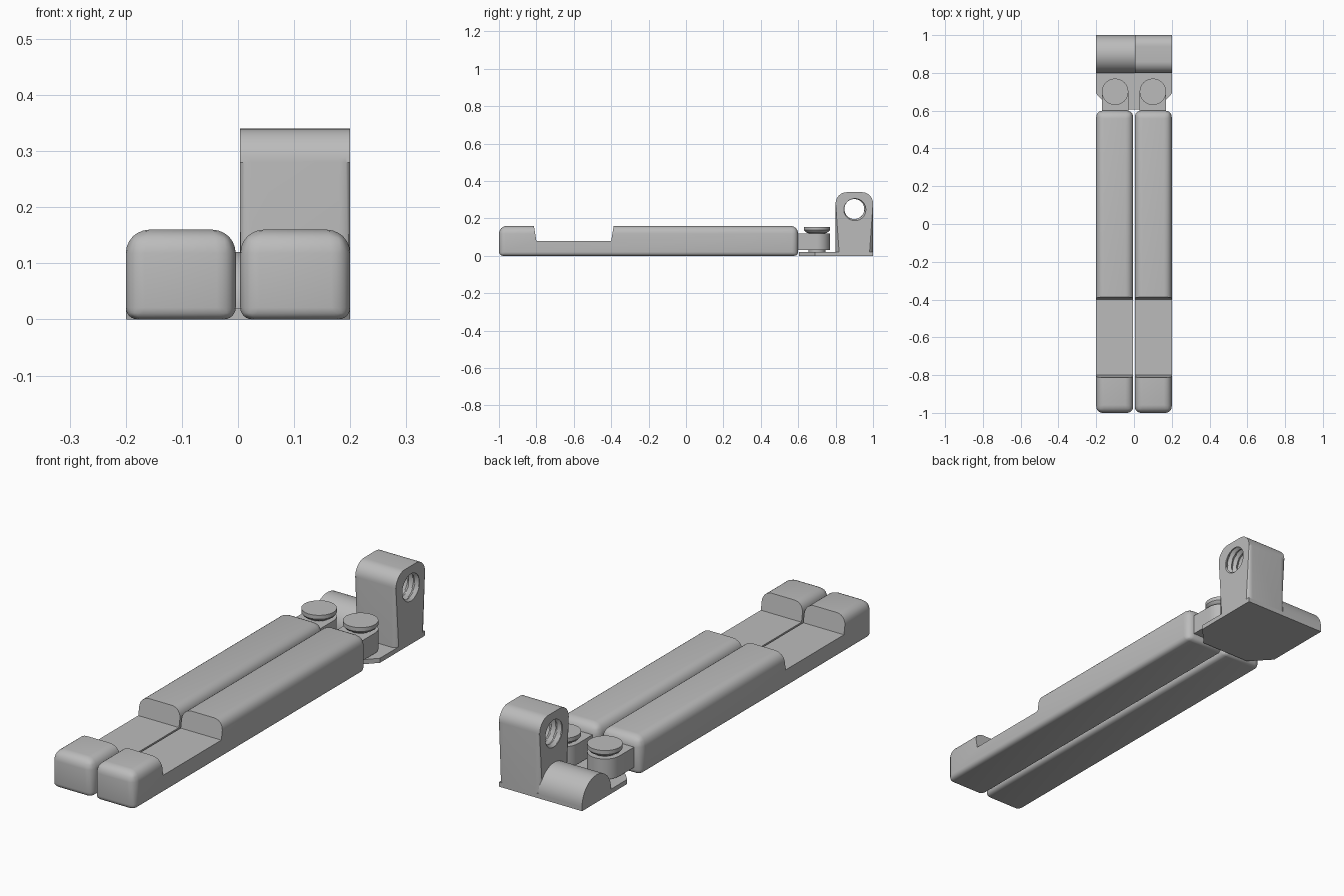
import bpy, bmesh
from math import pi, cos, sin, radians

cube = bpy.data.objects.get("Cube")
if cube:
    bpy.data.objects.remove(cube, do_unlink=True)

grey = bpy.data.materials.new("plain_grey")
grey.use_nodes = True
grey.diffuse_color = (0.5, 0.5, 0.5, 1)
grey.node_tree.nodes["Principled BSDF"].inputs["Base Color"].default_value = (0.5, 0.5, 0.5, 1)


def finish(name, bm):
    bmesh.ops.recalc_face_normals(bm, faces=bm.faces)
    mesh = bpy.data.meshes.new(name)
    bm.to_mesh(mesh)
    bm.free()
    mesh.materials.append(grey)
    ob = bpy.data.objects.new(name, mesh)
    bpy.context.collection.objects.link(ob)
    return ob


def activate(ob):
    bpy.ops.object.select_all(action='DESELECT')
    ob.select_set(True)
    bpy.context.view_layer.objects.active = ob


def smooth(ob):
    activate(ob)
    bpy.ops.object.shade_smooth_by_angle(angle=radians(32))


def prism(points, axis, lo, hi):
    """Extrude a 2D outline along x or z."""
    bm = bmesh.new()
    place = (lambda p, h: (h, p[0], p[1])) if axis == 'x' else (lambda p, h: (p[0], p[1], h))
    a = [bm.verts.new(place(p, lo)) for p in points]
    b = [bm.verts.new(place(p, hi)) for p in points]
    bm.faces.new(a)
    bm.faces.new(b)
    for i in range(len(a)):
        j = (i + 1) % len(a)
        bm.faces.new((a[i], a[j], b[j], b[i]))
    return bm


def arc(cx, cy, r, start, end, n=16):
    angles = [radians(start + (end - start) * i / n) for i in range(n + 1)]
    return [(cx + r * cos(t), cy + r * sin(t)) for t in angles]


def lathe(name, profile, x, y, n=48):
    """Revolve a closed (radius, z) profile about a vertical axis."""
    bm = bmesh.new()
    rings = [[bm.verts.new((x + r * cos(2 * pi * i / n), y + r * sin(2 * pi * i / n), z))
              for i in range(n)] for r, z in profile]
    bm.faces.new(rings[0])
    bm.faces.new(rings[-1])
    for a, b in zip(rings, rings[1:]):
        for i in range(n):
            j = (i + 1) % n
            bm.faces.new((a[i], a[j], b[j], b[i]))
    smooth(finish(name, bm))


def apply_all(ob):
    activate(ob)
    for mod in list(ob.modifiers):
        bpy.ops.object.modifier_apply(modifier=mod.name)


def cut(ob, cutter):
    mod = ob.modifiers.new("cut", 'BOOLEAN')
    mod.object = cutter
    mod.solver = 'EXACT'
    apply_all(ob)
    bpy.data.objects.remove(cutter, do_unlink=True)


def arm(name, x0, x1):
    # Rounded bar: soft top, medium uprights, tighter bottom
    bm = prism([(x0, -1), (x1, -1), (x1, 0.6), (x0, 0.6)], 'z', 0, 0.16)
    weight = bm.edges.layers.float.new("bevel_weight_edge")
    for e in bm.edges:
        mid = sum(v.co.z for v in e.verts) / 2
        e[weight] = 1.0 if mid > 0.15 else 0.5 if mid < 0.01 else 0.8
    ob = finish(name, bm)
    bevel = ob.modifiers.new("round", 'BEVEL')
    bevel.limit_method = 'WEIGHT'
    bevel.width = 0.042
    bevel.segments = 6
    apply_all(ob)
    # Notch with slightly leaning walls
    notch = prism([(-0.8, 0.08), (-0.4, 0.08), (-0.38, 0.2), (-0.82, 0.2)], 'x', x0 - 0.1, x1 + 0.1)
    cut(ob, finish("notch_cutter", notch))
    smooth(ob)


for side, s in (("left", 1), ("right", -1)):
    arm(side + "_arm", *sorted((0.004 * s, 0.2 * s)))
    # Hinge tongue at the end of the arm
    c = 0.1 * s
    smooth(finish(side + "_hinge_tongue",
                  prism([(c + 0.07, 0.58)] + arc(c, 0.7, 0.07, 0, 180, 24) + [(c - 0.07, 0.58)],
                        'z', 0.03, 0.118)))
    # Pin with a mushroom head
    lathe(side + "_hinge_pin",
          [(0.045, 0.005), (0.045, 0.122), (0.053, 0.123), (0.063, 0.129),
           (0.07, 0.138), (0.07, 0.155)], c, 0.7)

# Base plate with clipped front corners
smooth(finish("base_plate", prism(
    [(-0.2, 1), (-0.2, 0.69), (-0.12, 0.605), (0.12, 0.605), (0.2, 0.69), (0.2, 1)], 'z', 0, 0.02)))

# Low half-round rest
smooth(finish("half_round_rest", prism(
    [(1, 0.001)] + arc(0.9, 0.02, 0.1, 0, 180, 32) + [(0.8, 0.001)], 'x', -0.2, 0.01)))

# Tall mounting block
block_bm = prism([(1, 0)] + arc(0.94, 0.28, 0.06, 0, 90, 10)
                 + arc(0.86, 0.28, 0.06, 90, 180, 10) + [(0.8, 0)], 'x', 0.004, 0.2)
rim = [e for e in block_bm.edges
       if abs(e.verts[0].co.x - e.verts[1].co.x) < 0.001
       and max(v.co.z for v in e.verts) > 0.01]
bmesh.ops.bevel(block_bm, geom=rim, offset=0.02, segments=5, profile=0.5, affect='EDGES')
block = finish("mounting_block", block_bm)

# Threaded hole: radius follows a helical triangle wave
thread = bmesh.new()
around, steps, pitch = 48, 80, 0.028
rings = []
for k in range(steps + 1):
    x = -0.02 + 0.24 * k / steps
    ring = []
    for i in range(around):
        t = 2 * pi * i / around
        wave = abs(2 * ((x / pitch + i / around) % 1) - 1)
        r = 0.053 + 0.012 * wave
        ring.append(thread.verts.new((x, 0.9 + r * cos(t), 0.25 + r * sin(t))))
    rings.append(ring)
thread.faces.new(rings[0])
thread.faces.new(rings[-1])
for a, b in zip(rings, rings[1:]):
    for i in range(around):
        j = (i + 1) % around
        thread.faces.new((a[i], a[j], b[j], b[i]))
bmesh.ops.triangulate(thread, faces=thread.faces)
cut(block, finish("thread_cutter", thread))
smooth(block)
